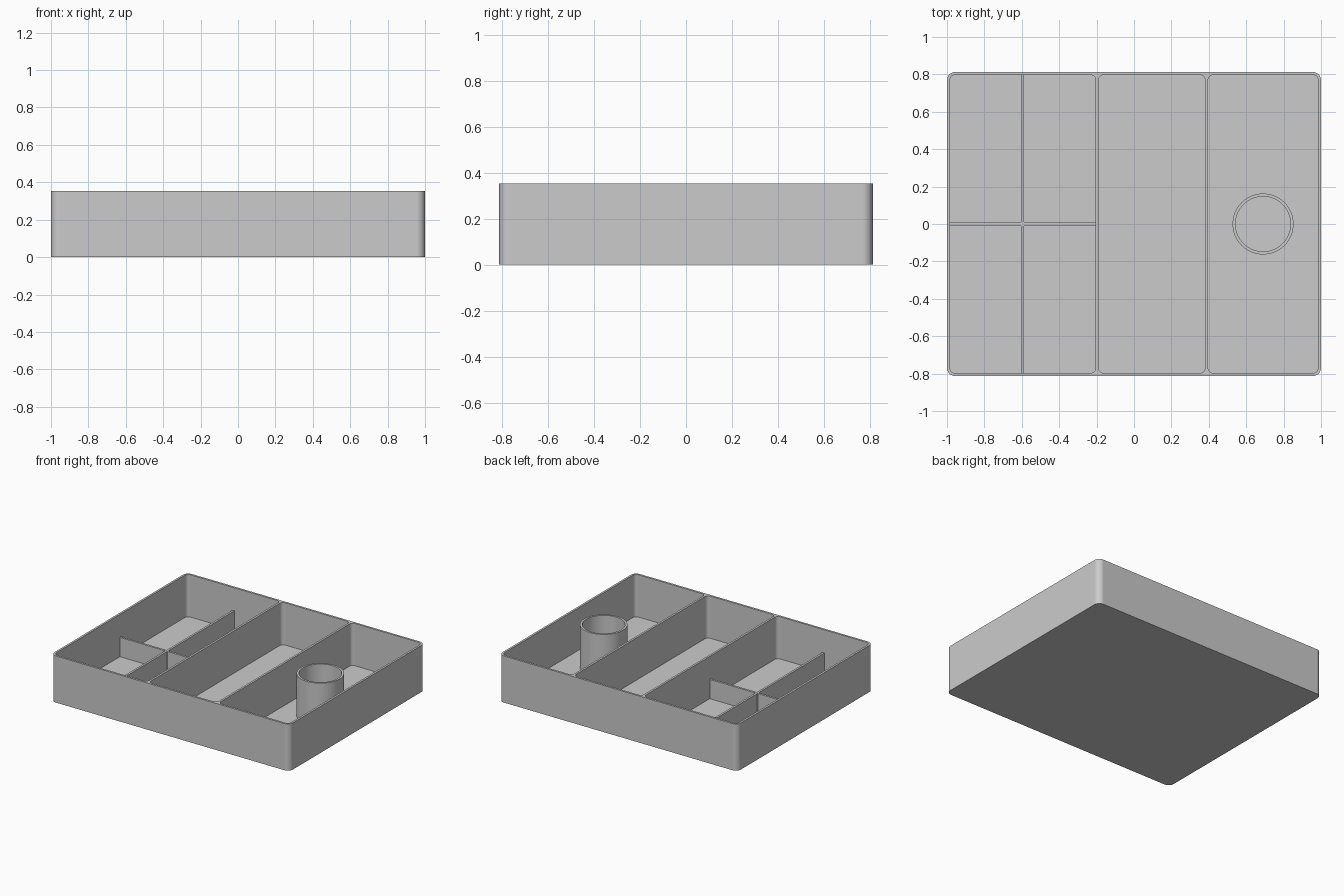
import bpy, bmesh, math
from mathutils import Vector

cube = bpy.data.objects.get("Cube")
if cube:
    bpy.data.objects.remove(cube, do_unlink=True)

HEIGHT = 0.353      # tray height
FLOOR = 0.033       # top of the floor
WALL = 0.016        # wall thickness
HALF_Y = 0.813
LOW_TOP = 0.179     # top of the low dividers
CROSS_X = -0.596

grey = bpy.data.materials.new("plain_grey")
grey.use_nodes = True
colour = (0.6, 0.6, 0.6, 1)
grey.diffuse_color = colour
grey.node_tree.nodes["Principled BSDF"].inputs["Base Color"].default_value = colour


def finish(bm, name):
    """Turn a bmesh into a named object."""
    bmesh.ops.recalc_face_normals(bm, faces=bm.faces)
    mesh = bpy.data.meshes.new(name)
    bm.to_mesh(mesh)
    bm.free()
    obj = bpy.data.objects.new(name, mesh)
    bpy.context.collection.objects.link(obj)
    mesh.materials.append(grey)
    return obj


def rounded_box(name, x0, x1, y0, y1, z0, z1, radius=0.0, steps=10):
    """Upright box whose vertical edges are rounded."""
    bm = bmesh.new()
    corners = [(x1, y1, -1, -1), (x0, y1, 1, -1), (x0, y0, 1, 1), (x1, y0, -1, 1)]
    verts = []
    for i, (cx, cy, sx, sy) in enumerate(corners):
        count = steps if radius else 0
        for k in range(count + 1):
            a = math.pi / 2 * (i + (k / count if count else 0))
            verts.append(bm.verts.new((cx + radius * (sx + math.cos(a)),
                                       cy + radius * (sy + math.sin(a)), z0)))
    base = bm.faces.new(verts)
    top = bmesh.ops.extrude_face_region(bm, geom=[base], use_keep_orig=True)
    moved = [v for v in top["geom"] if isinstance(v, bmesh.types.BMVert)]
    bmesh.ops.translate(bm, vec=(0, 0, z1 - z0), verts=moved)
    return finish(bm, name)


def smooth(obj):
    """Smooth rounded parts while flat walls stay flat."""
    bpy.ops.object.select_all(action='DESELECT')
    obj.select_set(True)
    bpy.context.view_layer.objects.active = obj
    bpy.ops.object.shade_smooth_by_angle(angle=math.radians(30))
    mod = obj.modifiers.new("flat_walls", 'WEIGHTED_NORMAL')
    mod.keep_sharp = True


# Tray body with three full-length pockets
tray = rounded_box("tray", -1, 1, -HALF_Y, HALF_Y, 0, HEIGHT, 0.045)
inner_y = HALF_Y - WALL
for x0, x1 in ((-1 + WALL, -0.205), (-0.189, 0.38), (0.396, 1 - WALL)):
    cutter = rounded_box("pocket_cutter", x0, x1, -inner_y, inner_y, FLOOR, HEIGHT + 0.1, 0.028)
    cutter.hide_render = True
    mod = tray.modifiers.new("pocket", 'BOOLEAN')
    mod.operation = 'DIFFERENCE'
    mod.solver = 'EXACT'
    mod.object = cutter
    bpy.context.view_layer.objects.active = tray
    bpy.ops.object.modifier_apply(modifier=mod.name)
    bpy.data.objects.remove(cutter, do_unlink=True)
smooth(tray)

# Low crossing dividers in the wide pocket
half = WALL / 2
sink = FLOOR - 0.01
rounded_box("low_divider_long", CROSS_X - half, CROSS_X + half,
            -inner_y - half, inner_y + half, sink, LOW_TOP)
rounded_box("low_divider_short", -1 + half, -0.2, -half, half, sink, LOW_TOP)

# Small post that softens the crossing
post = rounded_box("divider_crossing", -0.014, 0.014, -0.014, 0.014, sink, LOW_TOP)
post.location.x = CROSS_X
post.rotation_euler.z = math.pi / 4

# Round cup: a thin rectangle spun around its axis
bm = bmesh.new()
profile = [bm.verts.new((r, 0, z)) for r, z in
           ((0.147, sink), (0.163, sink), (0.163, HEIGHT), (0.147, HEIGHT))]
edges = [bm.edges.new((profile[i], profile[(i + 1) % 4])) for i in range(4)]
bmesh.ops.spin(bm, geom=profile + edges, cent=(0, 0, 0), axis=Vector((0, 0, 1)),
               angle=math.tau, steps=64, use_merge=True)
bmesh.ops.remove_doubles(bm, verts=bm.verts, dist=0.0001)
cup = finish(bm, "round_cup")
cup.location.x = 0.69
smooth(cup)
